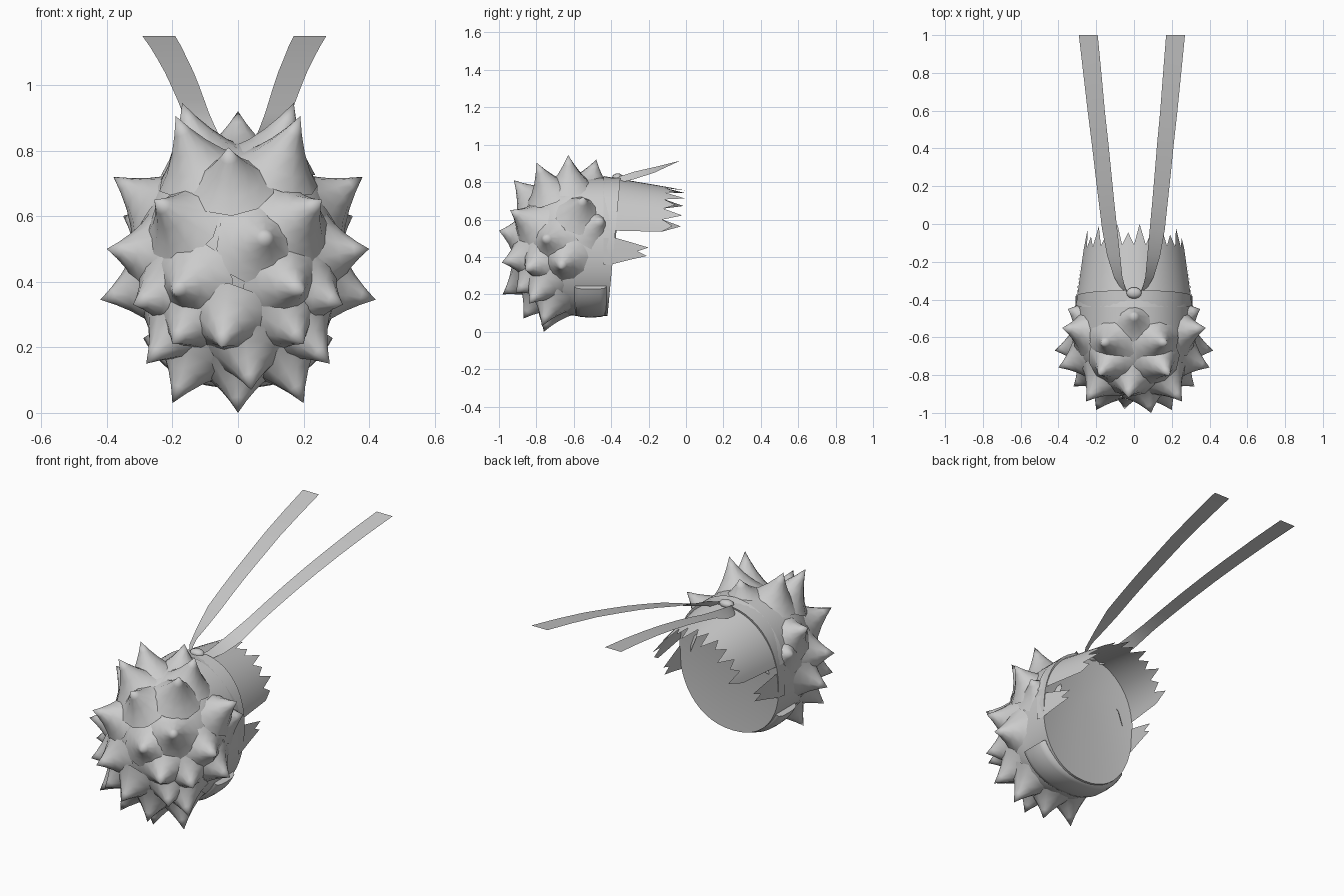
import bpy, math
from mathutils import Vector

if "Cube" in bpy.data.objects:
    bpy.data.objects.remove(bpy.data.objects["Cube"])

grey = bpy.data.materials.new("plain grey")
grey.diffuse_color = (0.6, 0.6, 0.6, 1)
grey.use_nodes = True
grey.node_tree.nodes["Principled BSDF"].inputs["Base Color"].default_value = grey.diffuse_color


def make(name, verts, faces, angle=50):
    me = bpy.data.meshes.new(name)
    me.from_pydata([tuple(v) for v in verts], [], faces)
    me.validate()
    me.materials.append(grey)
    me.polygons.foreach_set("use_smooth", [True] * len(me.polygons))
    me.set_sharp_from_angle(angle=math.radians(angle))
    ob = bpy.data.objects.new(name, me)
    bpy.context.collection.objects.link(ob)
    return ob


def strip(rows, cols, closed):
    """Quad faces for a grid of rows x cols."""
    return [(r * cols + c, r * cols + (c + 1) % cols,
             (r + 1) * cols + (c + 1) % cols, (r + 1) * cols + c)
            for r in range(rows - 1) for c in range(cols if closed else cols - 1)]


def rim_y(z):
    return -0.42 + 0.07 * (z - 0.08) / 0.75


def oval(a, ex=0.9):
    """Unit oval, squarer for smaller ex."""
    c, s = math.cos(a), math.sin(a)
    return math.copysign(abs(c) ** ex, c), math.copysign(abs(s) ** ex, s)


# Main hair mass: rounded at the front, straight to the slanted rim, flat back
N = 48
verts = []
steps = [0.02, 0.15, 0.3, 0.45, 0.6, 0.75, 0.88, 0.96, 1.0]
for t in [s * math.pi / 2 for s in steps] + [None]:
    for k in range(N):
        cx, cz = oval(2 * math.pi * k / N)
        s = 1 if t is None else math.sin(t)
        x, z = 0.31 * s * cx, 0.455 + 0.37 * s * cz
        verts.append((x, rim_y(z) if t is None else -0.58 - 0.34 * math.cos(t), z))
rows = len(steps) + 1
faces = [f[::-1] for f in strip(rows, N, True)]
faces.append(tuple(range(N)))
rim = (rows - 1) * N
verts.append((0, -0.42, 0.6))
faces += [(rim + (k + 1) % N, rim + k, len(verts) - 1) for k in range(N)]
make("hair_mass", verts, faces)

# Hair spikes: slightly concave cones from the mass out to each tip
paired = [(.17, -.63, .945), (.19, -.80, .905), (.38, -.55, .72), (.40, -.76, .50),
          (.42, -.67, .345), (.28, -.84, .15), (.20, -.77, .03), (.255, -.94, .65),
          (.20, -.985, .37), (.32, -.86, .33), (.35, -.45, .60), (.20, -.91, .21)]
single = [(0, -.48, .92), (-.03, -.92, .81), (.09, -1.0, .54), (-.05, -.98, .20),
          (.04, -.87, .07), (0, -.76, 0)]
tips = single + [(sx * x, y, z) for x, y, z in paired for sx in (1, -1)]
centre, radii = Vector((0, -.60, .455)), Vector((.31, .32, .365))
SIDES = 10
verts, faces = [], []
for tip in tips:
    tip = Vector(tip)
    d = tip - centre
    reach = math.sqrt(sum((d[i] / radii[i]) ** 2 for i in range(3)))
    base = centre + d * (0.93 / reach)
    axis = (tip - base).normalized()
    u = axis.orthogonal().normalized()
    w = axis.cross(u)
    o = len(verts)
    for f, r in ((0, .135), (.2, .094), (.45, .058), (.72, .027)):
        for k in range(SIDES):
            a = 2 * math.pi * k / SIDES
            verts.append(base.lerp(tip, f) + (u * math.cos(a) + w * math.sin(a)) * r)
    verts.append(tip)
    faces += [tuple(o + i for i in f) for f in strip(4, SIDES, True)]
    faces += [(o + 3 * SIDES + k, o + 3 * SIDES + (k + 1) % SIDES, o + 4 * SIDES)
              for k in range(SIDES)]
make("hair_spikes", verts, faces, 80)

# Jagged fringe sticking out over the top of the open back
COLS = 25
verts = []
for r in range(4):
    for i in range(COLS):
        a = math.radians(8 + 164 * i / (COLS - 1))
        side = abs(math.cos(a)) ** 3
        tooth = (0 if (i // 2) % 2 else -.045) - .03 * side
        y = (-.44, -.30, -.15, tooth if i % 2 else -.11 - .02 * side)[r]
        g = min(1, max(0, (y + .44) / .44))
        verts.append(((.312 - .062 * g) * math.cos(a), y,
                      .495 + (.337 - .075 * g) * math.sin(a)))
make("hair_fringe", verts, strip(4, COLS, False), 40)

# Jagged side locks below the fringe
profile = [(-.37, .50), (-.30, .48), (-.20, .45), (-.26, .43), (-.21, .405), (-.30, .385), (-.40, .36)]
for side, sx in (("right", 1), ("left", -1)):
    verts = [(sx * .312, -.44, z) for y, z in profile]
    verts += [(sx * (.31 - .12 * (y + .44)), y, z) for y, z in profile]
    make("side_lock_" + side, verts, strip(2, len(profile), False))

# Rolled band around the lower rim
verts = []
ARC, RING = 27, 12
for i in range(ARC):
    cx, cz = oval(math.radians(212 + 116 * i / (ARC - 1)), .8)
    c = Vector((.305 * cx, -.51, .455 + .353 * cz))
    out = Vector((cx, 0, cz)).normalized()
    for k in range(RING):
        p, q = oval(2 * math.pi * k / RING, .7)
        verts.append(c + out * .026 * p + Vector((0, .085 * q, 0)))
faces = strip(ARC, RING, True)
faces += [tuple(range(RING)), tuple(range((ARC - 1) * RING, ARC * RING))]
make("lower_band", verts, faces)

# Knot on top of the rim
verts = []
for i in range(9):
    t = math.pi * (i + .02) / 8.04
    for k in range(12):
        a = math.pi * k / 6
        verts.append((.04 * math.cos(t), -.365 + .03 * math.sin(t) * math.cos(a),
                      .825 + .022 * math.sin(t) * math.sin(a)))
make("knot", verts, strip(9, 12, True))

# Two long thin curved ribbon tails: y, z, inner x, outer x, outer drop
path = [(-.38, .825, .02, .04, .02), (-.34, .835, .045, .07, .035), (-.28, .855, .06, .105, .04),
        (-.17, .88, .07, .138, .03), (-.03, .915, .083, .163, 0), (.11, .957, .096, .178, 0),
        (.25, .996, .108, .193, 0), (.42, 1.038, .122, .21, 0), (.60, 1.079, .139, .23, 0),
        (.80, 1.117, .154, .25, 0), (1, 1.15, .17, .27, 0)]
for side, sx, shift in (("right", 1, 0), ("left", -1, .022)):
    verts = []
    for y, z, xi, xo, drop in path:
        s = shift * (y + .38) / 1.38
        verts += [(sx * (xi + s), y, z), (sx * (xo + s), y, z - drop)]
    make("ribbon_" + side, verts, strip(len(path), 2, False), 180)
